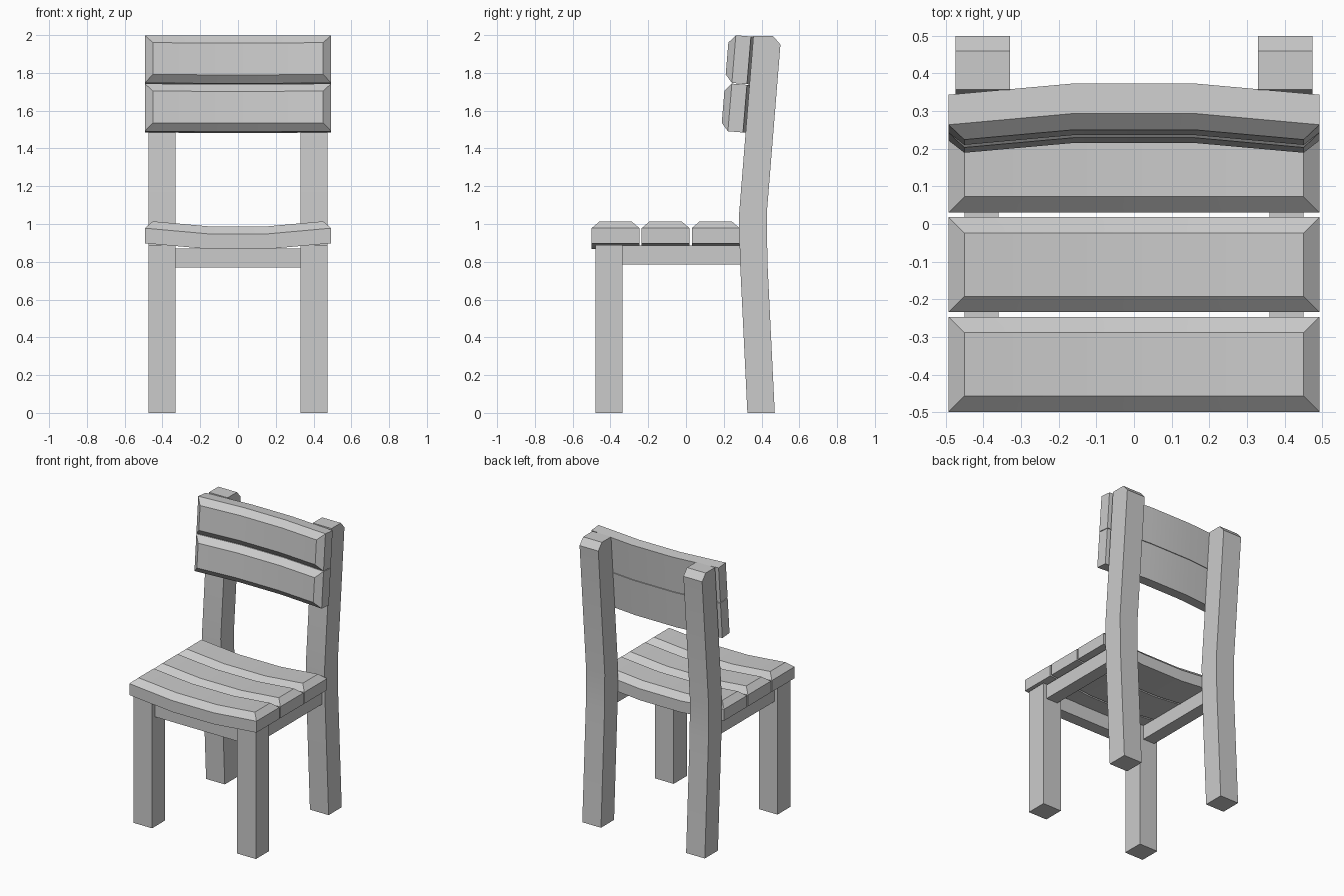
import bpy
import bmesh
import math
from mathutils import Matrix

if "Cube" in bpy.data.objects:
    bpy.data.objects.remove(bpy.data.objects["Cube"], do_unlink=True)

# One plain grey for the whole chair
GREY = (0.6, 0.6, 0.6, 1.0)
grey = bpy.data.materials.new("plain_grey")
grey.diffuse_color = GREY
grey.use_nodes = True
for node in grey.node_tree.nodes:
    if node.type == 'BSDF_PRINCIPLED':
        node.inputs["Base Color"].default_value = GREY


def finish(name, bm, matrix=Matrix()):
    bmesh.ops.recalc_face_normals(bm, faces=bm.faces[:])
    mesh = bpy.data.meshes.new(name)
    bm.to_mesh(mesh)
    bm.free()
    mesh.materials.append(grey)
    obj = bpy.data.objects.new(name, mesh)
    obj.matrix_world = matrix
    bpy.context.collection.objects.link(obj)
    bpy.ops.object.select_all(action='DESELECT')
    obj.select_set(True)
    bpy.context.view_layer.objects.active = obj
    bpy.ops.object.shade_smooth_by_angle(angle=math.radians(25))
    return obj


def box(name, x, y, z):
    bm = bmesh.new()
    bmesh.ops.create_cube(bm, size=1)
    for v in bm.verts:
        v.co = [lo + (c + 0.5) * (hi - lo) for c, (lo, hi) in zip(v.co, (x, y, z))]
    return finish(name, bm)


def prism(name, profile, x0, x1):
    """Extrude a (y, z) outline along x."""
    bm = bmesh.new()
    face = bm.faces.new([bm.verts.new((x0, y, z)) for y, z in profile])
    out = bmesh.ops.extrude_face_region(bm, geom=[face])
    moved = [g for g in out["geom"] if isinstance(g, bmesh.types.BMVert)]
    bmesh.ops.translate(bm, verts=moved, vec=(x1 - x0, 0, 0))
    return finish(name, bm)


def plank(name, y, z, angle=0.0):
    """Dished board with chamfered upper edges, tilted about x."""
    half, flat, width, cham = 0.493, 0.16, 0.1265, 0.042
    section = [(-width, 0), (-width, 0.08), (-width + cham, 0.12),
               (width - cham, 0.12), (width, 0.08), (width, 0)]
    bm = bmesh.new()
    rings = []
    for x in (-half, -flat, flat, half):
        ring = []
        for v, w in section:
            inset = cham if abs(x) == half and w == 0.12 else 0
            px = math.copysign(abs(x) - inset, x)
            rise = 0.03 * (abs(px) - flat) / (half - flat)
            ring.append(bm.verts.new((px, v, w + rise)))
        rings.append(ring)
    for a, b in zip(rings, rings[1:]):
        for i in range(6):
            j = (i + 1) % 6
            bm.faces.new((a[i], a[j], b[j], b[i]))
    for r in (rings[0], rings[-1]):
        bm.faces.new((r[0], r[1], r[4], r[5]))
        bm.faces.new((r[1], r[2], r[3], r[4]))
    return finish(name, bm, Matrix.Translation((0, y, z)) @ Matrix.Rotation(angle, 4, 'X'))


# Seat boards
for label, y in (("front", -0.373), ("middle", -0.108), ("rear", 0.157)):
    plank("seat_board_" + label, y, 0.868)

# Backrest boards, leaning with the rear legs
lean = math.radians(85.25)
plank("backrest_board_upper", 0.363, 1.864, lean)
plank("backrest_board_lower", 0.342, 1.608, lean)

# Legs and side rails
rear_profile = [(0.325, 0), (0.47, 0), (0.431, 0.8), (0.428, 1.06),
                (0.5, 1.95), (0.46, 1.996), (0.357, 1.996),
                (0.28, 1.04), (0.287, 0.78)]
for side, s in (("left", 1), ("right", -1)):
    leg_x = sorted((0.33 * s, 0.475 * s))
    prism("rear_leg_" + side, rear_profile, *leg_x)
    box("front_leg_" + side, leg_x, (-0.48, -0.335), (0, 0.89))
    box("side_rail_" + side, sorted((0.36 * s, 0.45 * s)), (-0.34, 0.29), (0.785, 0.885))

# Front rail
box("front_rail", (-0.335, 0.335), (-0.45, -0.365), (0.77, 0.87))
